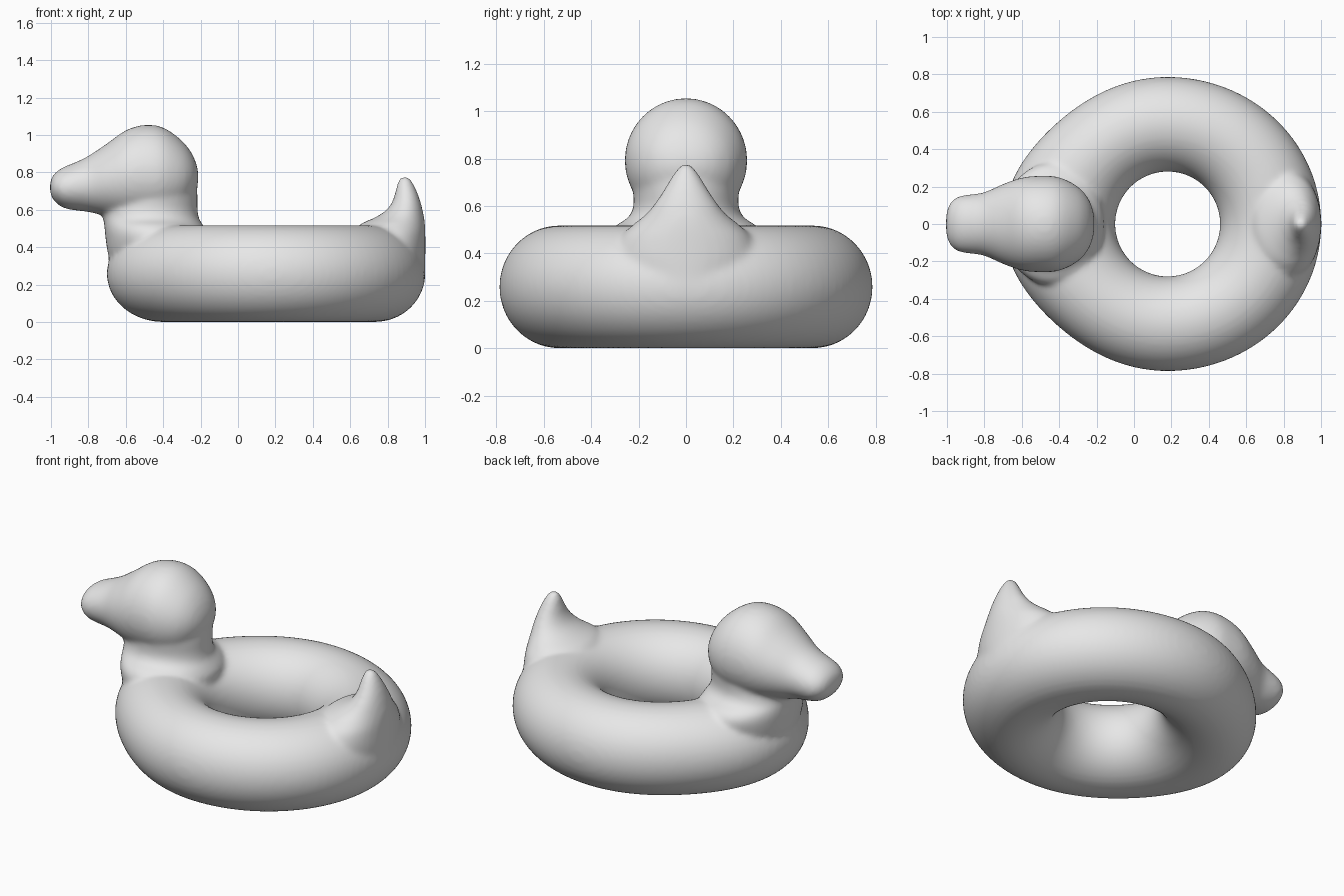
import bpy, bmesh, math
from mathutils import Vector

cube = bpy.data.objects.get("Cube")
if cube:
    bpy.data.objects.remove(cube)

SIDES = 40
bm = bmesh.new()


def smooth_rows(rows, steps=4):
    """Catmull-Rom interpolation between section rows."""
    rows = [Vector(r) for r in rows]
    out = []
    for i in range(len(rows) - 1):
        p0, p1 = rows[max(i - 1, 0)], rows[i]
        p2, p3 = rows[i + 1], rows[min(i + 2, len(rows) - 1)]
        for k in range(steps):
            t = k / steps
            out.append(p1 + (p2 - p0) * (t / 2)
                       + (p0 * 2 - p1 * 5 + p2 * 4 - p3) * (t * t / 2)
                       + (p1 * 3 - p0 - p2 * 3 + p3) * (t ** 3 / 2))
    return out + [rows[-1]]


def bridge(rings, closed=False):
    count = len(rings)
    for i in range(count if closed else count - 1):
        a, b = rings[i], rings[(i + 1) % count]
        for j in range(len(a)):
            k = (j + 1) % len(a)
            bm.faces.new((a[j], a[k], b[k], b[j]))
    if not closed:
        bm.faces.new(rings[0][::-1])
        bm.faces.new(rings[-1])


def loft(rows, axis):
    """Rows are (position, low, high, half width in y) along x or z."""
    rings = []
    for pos, low, high, half in smooth_rows(rows):
        ring = []
        for j in range(SIDES):
            a = math.tau * j / SIDES
            u = (low + high) / 2 + (high - low) / 2 * math.cos(a)
            y = half * math.sin(a)
            ring.append(bm.verts.new((pos, y, u) if axis == "x" else (u, y, pos)))
        rings.append(ring)
    bridge(rings)


# Swim ring: a tube that swells outward at the chest and the tail
rings = []
for i in range(96):
    a = math.tau * i / 96
    c, s = math.cos(a), math.sin(a)
    outer = 0.787 + (0.035 * c * c if c > 0 else 0.095 * c ** 6)
    mid, rad = (outer + 0.28) / 2, (outer - 0.28) / 2
    ring = []
    for j in range(SIDES):
        b = math.tau * j / SIDES
        r = mid + rad * math.cos(b)
        ring.append(bm.verts.new((0.18 + r * c, r * s, 0.259 + 0.259 * math.sin(b))))
    rings.append(ring)
bridge(rings, closed=True)

# Head and bill, from the bill tip to the back of the head
loft([(-1.005, 0.69, 0.75, 0.05), (-0.985, 0.65, 0.79, 0.11),
      (-0.94, 0.613, 0.825, 0.147), (-0.88, 0.598, 0.85, 0.158),
      (-0.80, 0.588, 0.888, 0.17), (-0.70, 0.565, 0.955, 0.214),
      (-0.60, 0.54, 1.025, 0.248), (-0.50, 0.53, 1.054, 0.258),
      (-0.40, 0.54, 1.04, 0.25), (-0.30, 0.59, 0.97, 0.2),
      (-0.24, 0.67, 0.89, 0.13), (-0.213, 0.74, 0.81, 0.05)], "x")

# Neck, flaring into the ring
loft([(0.24, -0.66, -0.2, 0.2), (0.36, -0.695, -0.17, 0.3),
      (0.46, -0.71, -0.16, 0.33), (0.515, -0.715, -0.185, 0.3),
      (0.55, -0.72, -0.207, 0.245), (0.60, -0.72, -0.216, 0.222),
      (0.68, -0.69, -0.216, 0.222), (0.76, -0.64, -0.222, 0.2)], "z")

# Tail, a soft cone leaning outward
loft([(0.24, 0.66, 1.0, 0.2), (0.36, 0.62, 1.002, 0.3),
      (0.46, 0.62, 1.002, 0.28), (0.52, 0.65, 1.0, 0.225),
      (0.56, 0.735, 0.995, 0.175), (0.60, 0.795, 0.987, 0.14),
      (0.65, 0.828, 0.974, 0.105), (0.70, 0.842, 0.956, 0.075),
      (0.75, 0.855, 0.932, 0.043), (0.777, 0.87, 0.91, 0.022)], "z")

bmesh.ops.recalc_face_normals(bm, faces=bm.faces)
mesh = bpy.data.meshes.new("duck_swim_ring")
bm.to_mesh(mesh)
bm.free()
duck = bpy.data.objects.new("duck_swim_ring", mesh)
bpy.context.collection.objects.link(duck)

# Plain grey skin
GREY = (0.8, 0.8, 0.8, 1)
mat = bpy.data.materials.new("plain_grey")
mat.use_nodes = True
mat.diffuse_color = GREY
mat.node_tree.nodes["Principled BSDF"].inputs["Base Color"].default_value = GREY
mesh.materials.append(mat)

# Fuse the parts into one skin and soften the joins
fuse = duck.modifiers.new("fuse", "REMESH")
fuse.mode = "VOXEL"
fuse.voxel_size = 0.014
fuse.use_smooth_shade = True
soften = duck.modifiers.new("soften", "SMOOTH")
soften.factor = 0.5
soften.iterations = 12
